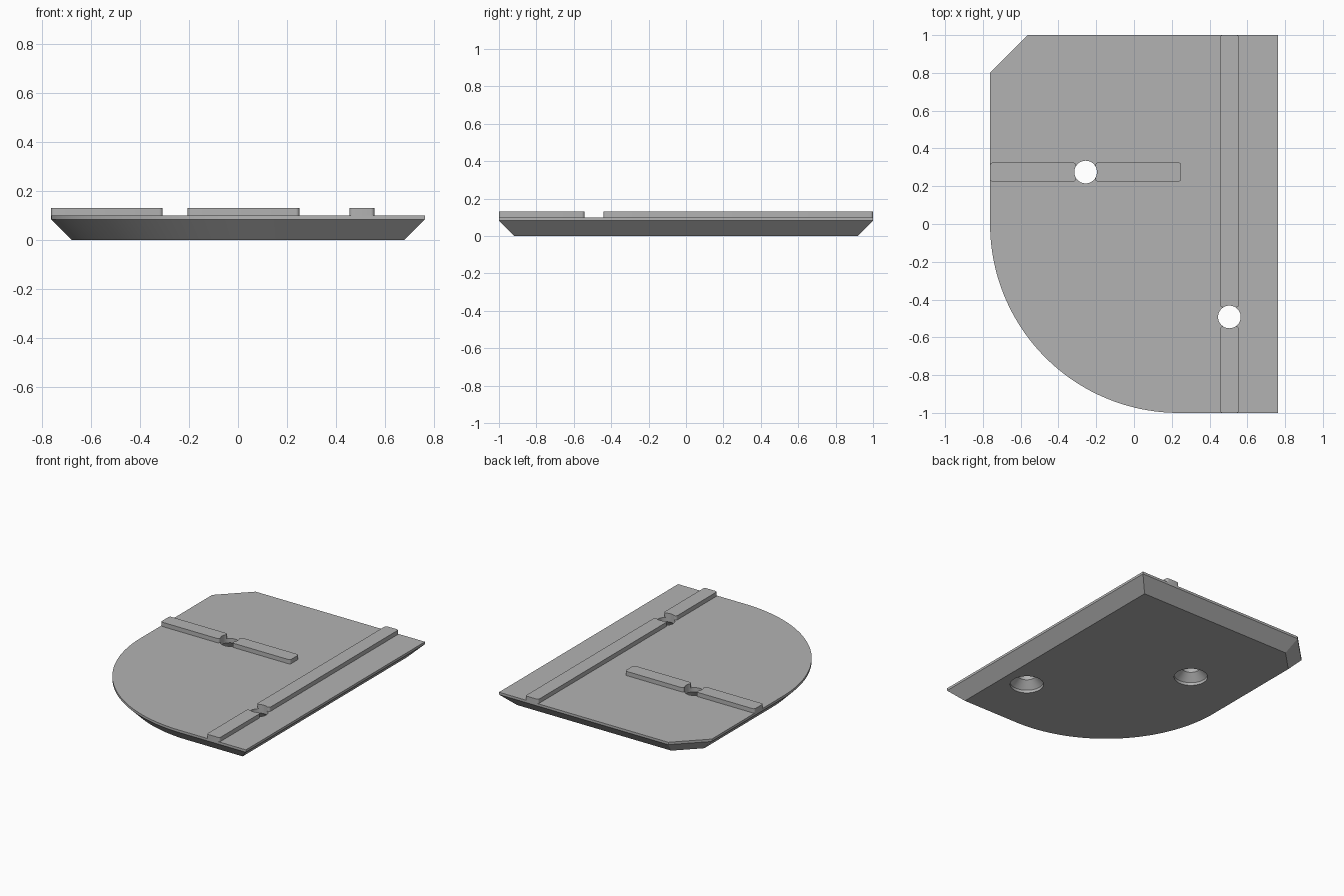
import bpy, bmesh
from math import sin, cos, pi, radians

cube = bpy.data.objects.get("Cube")
if cube:
    bpy.data.objects.remove(cube, do_unlink=True)

grey = bpy.data.materials.new("plain grey")
grey.use_nodes = True
COLOUR = (0.45, 0.45, 0.45, 1)
grey.diffuse_color = COLOUR
grey.node_tree.nodes["Principled BSDF"].inputs["Base Color"].default_value = COLOUR


def loft(name, rings):
    """Closed solid through equal-length rings of points, bottom to top."""
    bm = bmesh.new()
    loops = [[bm.verts.new(p) for p in ring] for ring in rings]
    n = len(loops[0])
    for low, high in zip(loops, loops[1:]):
        for i in range(n):
            j = (i + 1) % n
            bm.faces.new((low[i], low[j], high[j], high[i]))
    bm.faces.new(loops[0][::-1])
    bm.faces.new(loops[-1])
    bmesh.ops.recalc_face_normals(bm, faces=bm.faces)
    mesh = bpy.data.meshes.new(name)
    bm.to_mesh(mesh)
    bm.free()
    mesh.materials.append(grey)
    obj = bpy.data.objects.new(name, mesh)
    bpy.context.collection.objects.link(obj)
    return obj


def arc(cx, cy, r, start, end, steps, z):
    return [(cx + r * cos(start + (end - start) * i / steps),
             cy + r * sin(start + (end - start) * i / steps), z)
            for i in range(steps + 1)]


def outline(d, z):
    """Plate outline moved inwards by d: one round corner, one cut corner."""
    k = d * 0.414
    w, h = 0.762 - d, 1 - d
    return [(w, -h, z), (w, h, z), (-0.562 + k, h, z), (-w, 0.8 - k, z)] + \
        arc(0.238, 0, 1 - d, pi, 1.5 * pi, 48, z)


def bar(name, x0, x1, y0, y1, r=0.014):
    """Raised bar with rounded vertical corners."""
    def ring(z):
        corners = ((x1 - r, y1 - r), (x0 + r, y1 - r), (x0 + r, y0 + r), (x1 - r, y0 + r))
        return [p for q, (x, y) in enumerate(corners)
                for p in arc(x, y, r, q * pi / 2, (q + 1) * pi / 2, 5, z)]
    return loft(name, [ring(0.095), ring(0.13)])


plate = loft("plate", [outline(0.083, 0), outline(0, 0.083), outline(0, 0.1)])

# Raised bars, each split either side of a screw hole
bars = [
    bar("cross_bar_outer", -0.762, -0.307, 0.225, 0.325),
    bar("cross_bar_inner", -0.205, 0.25, 0.225, 0.325),
    bar("long_bar_front", 0.455, 0.556, -1, -0.543),
    bar("long_bar_back", 0.455, 0.556, -0.441, 1),
]

# Countersunk screw holes: recess for the head, cone, then shank
PROFILE = ((0.09, -0.05), (0.09, 0.02), (0.06, 0.05), (0.06, 0.2))
PROFILE = ((0.11, -0.05), (0.11, 0.02), (0.06, 0.07), (0.06, 0.2))
cutters = []
for name, x, y in (("cross_hole_cutter", -0.256, 0.275), ("long_hole_cutter", 0.505, -0.492)):
    cutters.append(loft(name, [arc(x, y, r, 0, 2 * pi * 47 / 48, 47, z) for r, z in PROFILE]))

for obj in [plate] + bars:
    for cutter in cutters:
        mod = obj.modifiers.new("screw_hole", "BOOLEAN")
        mod.operation = "DIFFERENCE"
        mod.solver = "EXACT"
        mod.object = cutter
    bpy.ops.object.select_all(action="DESELECT")
    obj.select_set(True)
    bpy.context.view_layer.objects.active = obj
    for mod in list(obj.modifiers):
        bpy.ops.object.modifier_apply(modifier=mod.name)
    bpy.ops.object.shade_smooth_by_angle(angle=radians(30))

for cutter in cutters:
    bpy.data.objects.remove(cutter, do_unlink=True)
